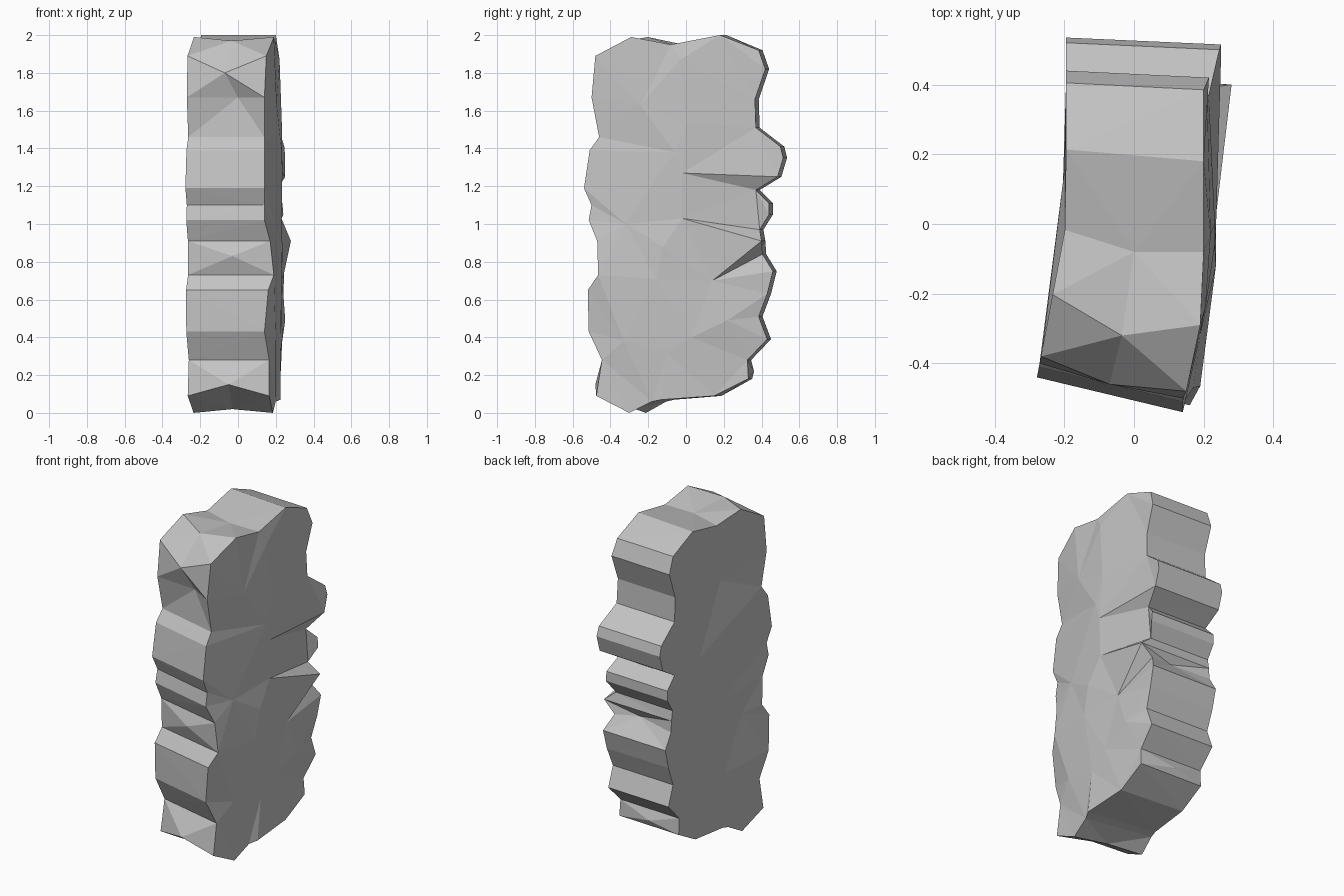
import bpy, bmesh
from mathutils import Vector
from mathutils.geometry import delaunay_2d_cdt

if "Cube" in bpy.data.objects:
    bpy.data.objects.remove(bpy.data.objects["Cube"])

# Jagged outline of the right face: (y, z, x), counter-clockwise from the top front
RIM = [
    (-.29, 1.99, .19), (-.48, 1.89, .15), (-.50, 1.67, .14), (-.46, 1.46, .14),
    (-.51, 1.39, .14), (-.54, 1.19, .14), (-.50, 1.10, .14), (-.515, 1.02, .14),
    (-.47, .91, .17), (-.465, .73, .19), (-.52, .65, .16), (-.515, .43, .14),
    (-.445, .28, .165), (-.475, .09, .165), (-.30, .00, .185), (-.18, .06, .20),
    (-.13, .07, .225), (.15, .09, .22), (.33, .18, .225), (.325, .28, .22),
    (.43, .39, .23), (.385, .51, .23), (.43, .63, .24), (.46, .75, .245),
    (.405, .84, .205), (.40, .91, .28), (.39, .97, .205), (.44, 1.05, .24),
    (.44, 1.11, .235), (.37, 1.18, .205), (.485, 1.25, .25), (.515, 1.35, .25),
    (.50, 1.41, .245), (.37, 1.51, .215), (.365, 1.66, .21), (.42, 1.82, .215),
    (.385, 1.92, .20), (.18, 2.0, .20), (-.08, 1.95, .20)]
N = len(RIM)

# Points inside the two broad faces; the first four are the tips of the side cracks
RIGHT_INNER = [
    (-.02, 1.27, .235), (-.02, 1.03, .23), (.14, .70, .235), (-.10, .32, .225),
    (.0, 1.53, .232), (-.03, 1.87, .22), (-.24, 1.63, .205), (-.06, 1.38, .232),
    (-.32, 1.0, .19), (-.12, .88, .235), (-.16, .71, .23), (-.33, .38, .20),
    (.22, .49, .25), (.03, .40, .235)]
LEFT_INNER = [(-.05, 1.6, -.20), (.15, 1.2, -.20), (-.08, .85, -.20),
              (-.22, .72, -.225), (-.08, .4, -.21)]
CRACKS = [(0, 30), (0, 29), (1, 26), (1, 25), (2, 24), (2, 23), (3, 15), (3, 16)]

# Knobs and dents halfway across the rim, by outline index: (x, y, z)
MIDS = {0: (-.035, -.32, 1.97), 1: (-.07, -.46, 1.80), 2: (.0, -.42, 1.67),
        13: (-.05, -.48, .15), 14: (-.03, -.27, .02), 24: (.05, .38, .86),
        38: (.0, -.08, 1.95)}
POKES = {8: (-.03, -.455, .83), 18: (.0, .36, .22)}


def left_point(p):
    """Matching point on the left face, sheared backwards towards the front."""
    y, z, _ = p
    y += .02 + .08 * max(0, min(1, (.3 - y) / .7))
    return (y, z, -.195 + .19 * min(y, 0))


bm = bmesh.new()


def broad_face(rim, inner, extra=()):
    """Fill an outline with facets through its inner points."""
    pts = rim + inner
    verts = [bm.verts.new((x, y, z)) for y, z, x in pts]
    edges = [(N + a, b) for a, b in extra]
    _, _, faces, ids, _, _ = delaunay_2d_cdt(
        [Vector((p[0], p[1])) for p in pts], edges, [list(range(N))], 1, 1e-5)
    for f in faces:
        bm.faces.new([verts[ids[i][0]] for i in f])
    return verts[:N]


right = broad_face(RIM, RIGHT_INNER, CRACKS)
left = broad_face([left_point(p) for p in RIM], LEFT_INNER)

# Slanted ledges around the narrow rim
mids = {i: bm.verts.new(c) for i, c in MIDS.items()}
for i in range(N):
    j = (i + 1) % N
    loop = [right[i]] + ([mids[i]] if i in mids else []) + [left[i], left[j]]
    loop += ([mids[j]] if j in mids else []) + [right[j]]
    if i in POKES:
        tip = bm.verts.new(POKES[i])
        for a, b in zip(loop, loop[1:] + loop[:1]):
            bm.faces.new((a, b, tip))
    elif i in mids and j in mids:
        bm.faces.new((right[i], mids[i], mids[j], right[j]))
        bm.faces.new((mids[i], left[i], left[j], mids[j]))
    elif i in mids or j in mids:
        m = mids.get(i) or mids.get(j)
        k = loop.index(m)
        fan = loop[k:] + loop[:k]
        for a, b in zip(fan[1:], fan[2:]):
            bm.faces.new((m, a, b))
    else:
        bm.faces.new(loop)

bmesh.ops.triangulate(bm, faces=[f for f in bm.faces if len(f.verts) > 3])
bmesh.ops.recalc_face_normals(bm, faces=bm.faces)

mesh = bpy.data.meshes.new("rock_slab")
bm.to_mesh(mesh)
bm.free()
rock = bpy.data.objects.new("rock_slab", mesh)
bpy.context.collection.objects.link(rock)

stone = bpy.data.materials.new("stone_grey")
stone.diffuse_color = (.55, .55, .55, 1)
stone.use_nodes = True
stone.node_tree.nodes["Principled BSDF"].inputs["Base Color"].default_value = stone.diffuse_color
mesh.materials.append(stone)
